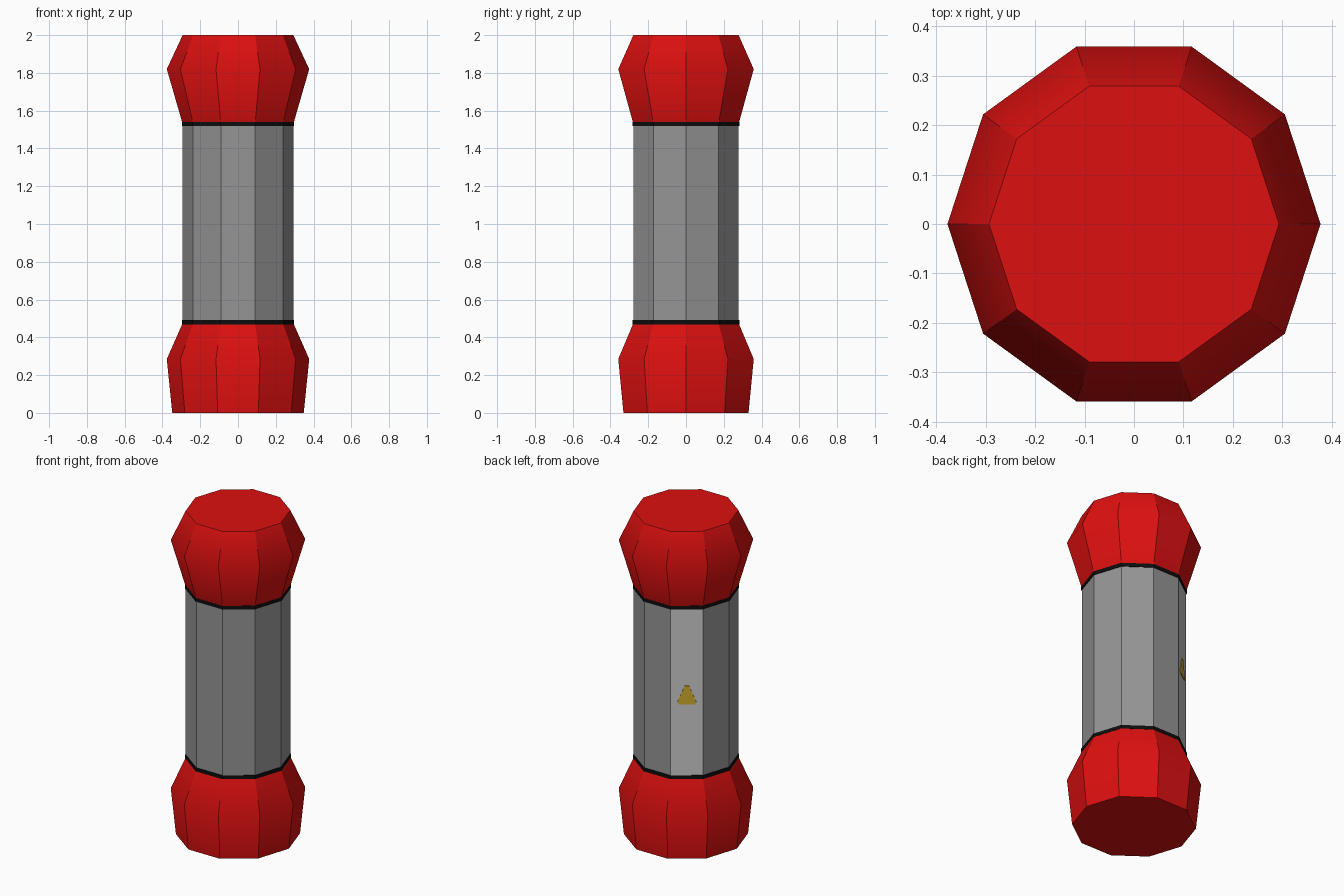
import bpy, bmesh, math
from mathutils import Matrix, Vector

SIDES = 10

cube = bpy.data.objects.get("Cube")
if cube:
    bpy.data.objects.remove(cube, do_unlink=True)


def material(name, rgb, rough=0.6):
    m = bpy.data.materials.new(name)
    m.use_nodes = True
    m.diffuse_color = (*rgb, 1)
    bsdf = m.node_tree.nodes["Principled BSDF"]
    bsdf.inputs["Base Color"].default_value = (*rgb, 1)
    bsdf.inputs["Roughness"].default_value = rough
    return m


red = material("red", (0.72, 0.005, 0.005))
grey = material("grey", (0.3, 0.3, 0.3))
light_grey = material("light grey", (0.6, 0.6, 0.6))
black = material("black", (0.004, 0.004, 0.004))
yellow = material("yellow", (0.64, 0.42, 0.03))


def finish(bm, name, mats):
    bmesh.ops.recalc_face_normals(bm, faces=bm.faces)
    mesh = bpy.data.meshes.new(name)
    bm.to_mesh(mesh)
    bm.free()
    for m in mats:
        mesh.materials.append(m)
    obj = bpy.data.objects.new(name, mesh)
    bpy.context.collection.objects.link(obj)
    return obj


def faceted_lathe(name, profile, *mats):
    """Ten-sided solid from (radius, height) pairs, smooth along its length only."""
    bm = bmesh.new()
    rings = []
    for r, z in profile:
        rings.append([bm.verts.new((r * math.cos(a), r * math.sin(a), z))
                      for a in (math.tau * i / SIDES for i in range(SIDES))])
    for low, high in zip(rings, rings[1:]):
        for i in range(SIDES):
            j = (i + 1) % SIDES
            bm.faces.new((low[i], low[j], high[j], high[i])).smooth = True
    caps = [bm.faces.new(rings[0][::-1]), bm.faces.new(rings[-1])]
    for e in bm.edges:
        upright = abs(e.verts[0].co.z - e.verts[1].co.z) > 0.001
        e.smooth = not (upright or any(f in caps for f in e.link_faces))
    return finish(bm, name, mats)


# End caps
faceted_lathe("bottom_cap", [(0.348, 0), (0.377, 0.285), (0.293, 0.475)], red)
faceted_lathe("top_cap", [(0.293, 1.53), (0.377, 1.82), (0.293, 2)], red)

# Barrel with one pale label facet at the back
body = faceted_lathe("body", [(0.293, 0.47), (0.293, 1.535)], grey, light_grey)
label_angle = math.radians(126)
label_dir = Vector((math.cos(label_angle), math.sin(label_angle), 0))
for face in body.data.polygons:
    if face.normal.dot(label_dir) > 0.99:
        face.material_index = 1

# Black seams
for name, z in (("lower_seam", 0.48), ("upper_seam", 1.53)):
    faceted_lathe(name, [(0.297, z - 0.011), (0.297, z + 0.011)], black)

# Warning triangle with clipped corners, laid on the label
bm = bmesh.new()
outline = [(-0.045, -0.06), (0.045, -0.06), (0.053, -0.045),
           (0.012, 0.055), (-0.012, 0.055), (-0.053, -0.045)]
plate = bm.faces.new([bm.verts.new((0, y, z)) for y, z in outline])
out = bmesh.ops.extrude_face_region(bm, geom=[plate])
bmesh.ops.translate(bm, vec=(0.004, 0, 0),
                    verts=[v for v in out["geom"] if isinstance(v, bmesh.types.BMVert)])
apothem = 0.293 * math.cos(math.pi / SIDES)
bm.transform(Matrix.Rotation(label_angle, 4, "Z")
             @ Matrix.Translation((apothem - 0.001, 0, 0.99)))
finish(bm, "warning_triangle", [yellow])
